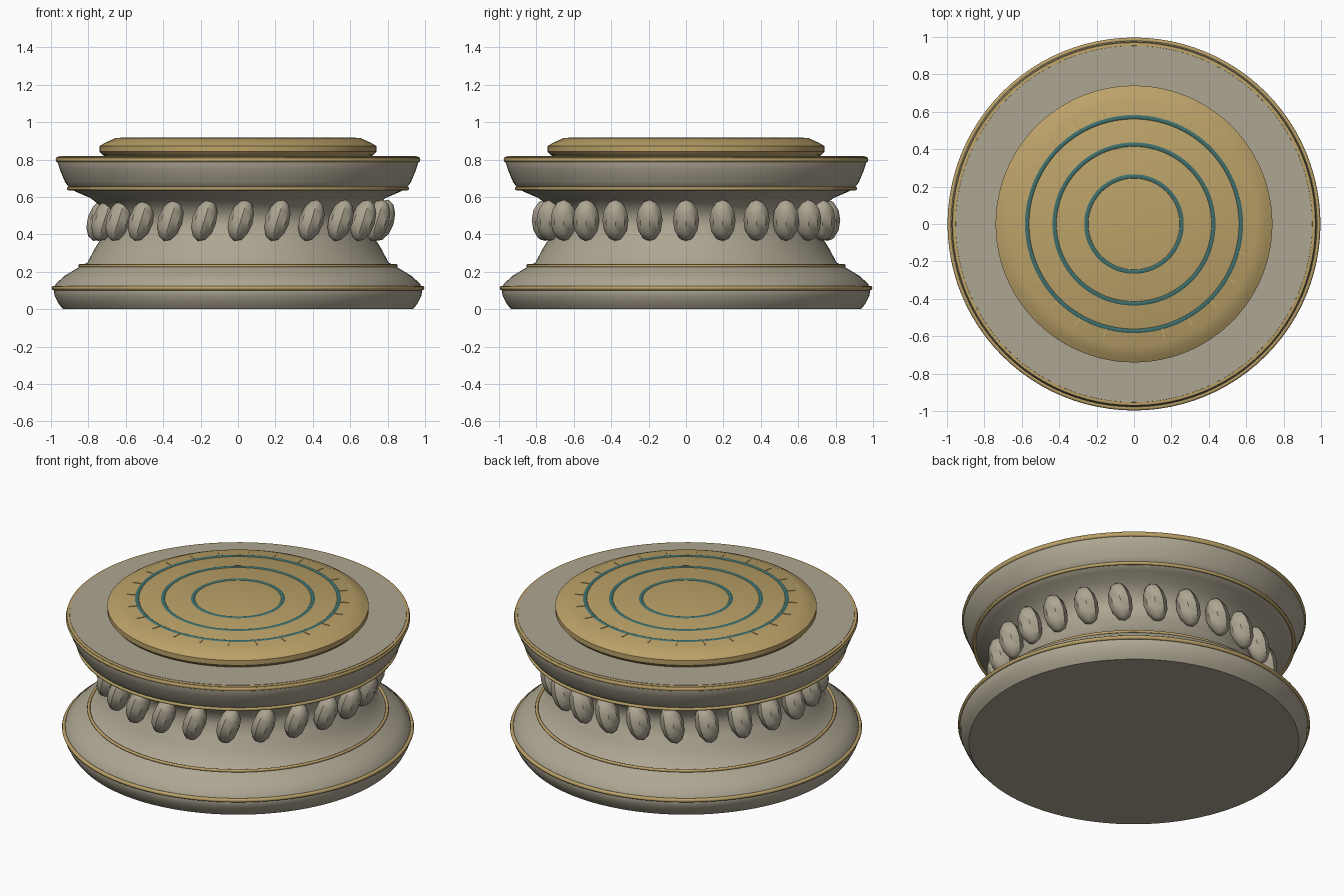
import bpy, math
from mathutils import Matrix

if "Cube" in bpy.data.objects:
    bpy.data.objects.remove(bpy.data.objects["Cube"])


def material(name, rgb):
    m = bpy.data.materials.new(name)
    m.diffuse_color = (*rgb, 1)
    m.use_nodes = True
    m.node_tree.nodes["Principled BSDF"].inputs["Base Color"].default_value = m.diffuse_color
    return m


STONE = material("stone", (0.42, 0.38, 0.29))
GOLD = material("gold", (0.50, 0.36, 0.14))
TEAL = material("teal", (0.05, 0.16, 0.15))


def finish(ob, name, mat, angle=35):
    ob.name = name
    ob.data.materials.append(mat)
    bpy.ops.object.select_all(action='DESELECT')
    ob.select_set(True)
    bpy.context.view_layer.objects.active = ob
    bpy.ops.object.shade_smooth_by_angle(angle=math.radians(angle))
    return ob


def lathe(name, profile, mat, n=96):
    """Closed solid of revolution from (radius, z) points, bottom to top."""
    verts, faces = [], []
    for r, z in profile:
        for i in range(n):
            a = 2 * math.pi * i / n
            verts.append((r * math.cos(a), r * math.sin(a), z))
    for k in range(len(profile) - 1):
        for i in range(n):
            j = (i + 1) % n
            faces.append((k * n + i, k * n + j, (k + 1) * n + j, (k + 1) * n + i))
    faces.append(tuple(reversed(range(n))))
    faces.append(tuple(range((len(profile) - 1) * n, len(profile) * n)))
    me = bpy.data.meshes.new(name)
    me.from_pydata(verts, [], faces)
    ob = bpy.data.objects.new(name, me)
    bpy.context.collection.objects.link(ob)
    return finish(ob, name, mat)


def ring(name, r, z, minor, mat, flat=1.0):
    bpy.ops.mesh.primitive_torus_add(major_radius=r, minor_radius=minor,
                                     major_segments=96, minor_segments=8)
    ob = bpy.context.object
    ob.data.transform(Matrix.Diagonal((1, 1, flat, 1)))
    ob.location.z = z
    return finish(ob, name, mat, 60)


# Stone body with a flared foot, narrow waist and wide rim
lathe("pedestal_body", [
    (0.935, 0), (0.96, 0.03), (0.98, 0.07), (0.985, 0.10), (0.975, 0.135),
    (0.925, 0.18), (0.85, 0.225), (0.805, 0.25), (0.765, 0.325), (0.725, 0.39),
    (0.70, 0.45), (0.705, 0.51), (0.745, 0.56), (0.79, 0.595), (0.86, 0.625),
    (0.90, 0.645), (0.925, 0.68), (0.95, 0.74), (0.965, 0.785), (0.96, 0.815)], STONE)

# Gold trim bands
for name, r, z, m in (("foot_band", 0.985, 0.113, 0.012),
                      ("lower_waist_band", 0.845, 0.232, 0.009),
                      ("upper_waist_band", 0.905, 0.645, 0.010),
                      ("rim_band", 0.962, 0.798, 0.013)):
    ring(name, r, z, m, GOLD)
lathe("rim_lip", [(0.96, 0.79), (0.972, 0.80), (0.97, 0.814), (0.955, 0.816)], GOLD)
lathe("rim_top", [(0.955, 0.81), (0.953, 0.818)], STONE)

# Gold top disc
lathe("top_disc", [(0.70, 0.812), (0.725, 0.825), (0.74, 0.842), (0.74, 0.872),
                   (0.71, 0.89), (0.655, 0.915)], GOLD)

# Inlaid teal rings
for i, r in enumerate((0.255, 0.425, 0.572)):
    ring(f"inlay_ring_{i + 1}", r, 0.914, 0.012, TEAL, 0.4)

# Tick marks and waist beads
for i in range(24):
    a = 2 * math.pi * i / 24
    c, s = math.cos(a), math.sin(a)
    bpy.ops.mesh.primitive_cube_add(size=1)
    t = bpy.context.object
    t.data.transform(Matrix.Diagonal((0.05, 0.008, 0.012, 1)))
    t.location = (0.605 * c, 0.605 * s, 0.912)
    t.rotation_euler.z = a
    finish(t, f"tick_{i + 1}", GOLD)

    bpy.ops.mesh.primitive_uv_sphere_add(segments=8, ring_count=6, radius=1)
    b = bpy.context.object
    b.data.transform(Matrix.Diagonal((0.065, 0.07, 0.115, 1)))
    b.location = (0.755 * c + 0.015, 0.755 * s, 0.475)
    b.rotation_euler.y = 0.3
    finish(b, f"bead_{i + 1}", STONE, 40)
